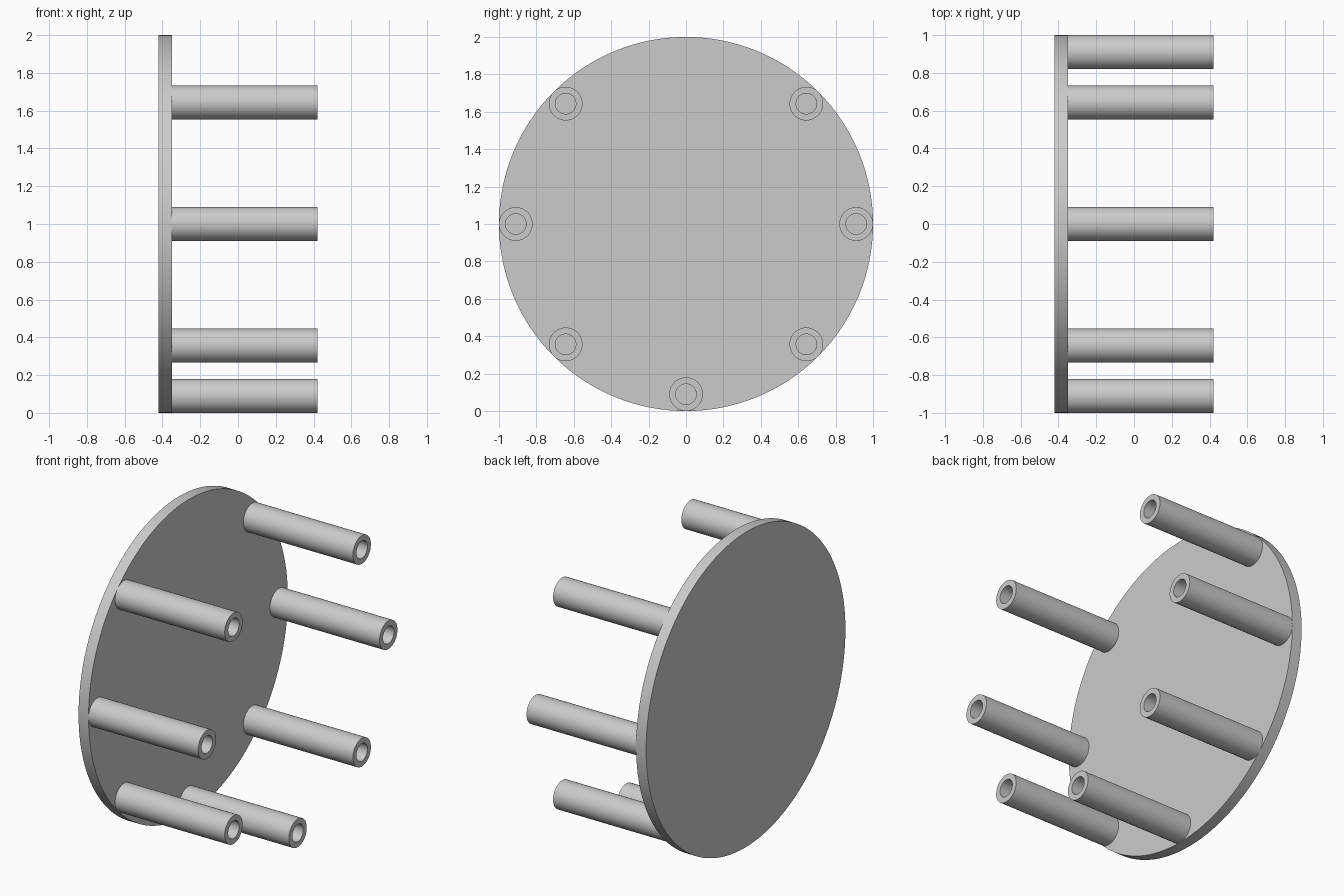
import bpy
import bmesh
from math import cos, sin, pi, radians

cube = bpy.data.objects.get("Cube")
if cube:
    bpy.data.objects.remove(cube, do_unlink=True)

BACK, FACE, TIP = -0.42, -0.35, 0.42   # plate back, plate face, tube ends
PLATE_R, TUBE_R, BORE_R = 1.0, 0.09, 0.055
RING_R = PLATE_R - TUBE_R

grey = bpy.data.materials.new("light_grey")
grey.use_nodes = True
colour = (0.6, 0.6, 0.6, 1)
grey.diffuse_color = colour
grey.node_tree.nodes["Principled BSDF"].inputs["Base Color"].default_value = colour


def lathe(name, profile, sides, y, z, closed):
    """Revolve (x, radius) points around an axis along x; cap the ends if open."""
    bm = bmesh.new()
    rings = [[bm.verts.new((x, r * cos(2 * pi * i / sides), r * sin(2 * pi * i / sides)))
              for i in range(sides)] for x, r in profile]
    pairs = list(zip(rings, rings[1:]))
    if closed:
        pairs.append((rings[-1], rings[0]))
    else:
        bm.faces.new(rings[0])
        bm.faces.new(rings[-1])
    for a, b in pairs:
        for i in range(sides):
            j = (i + 1) % sides
            bm.faces.new((a[i], a[j], b[j], b[i]))
    bmesh.ops.recalc_face_normals(bm, faces=bm.faces)
    mesh = bpy.data.meshes.new(name)
    bm.to_mesh(mesh)
    bm.free()
    mesh.materials.append(grey)
    obj = bpy.data.objects.new(name, mesh)
    obj.location = (0, y, z)
    bpy.context.collection.objects.link(obj)
    bpy.ops.object.select_all(action='DESELECT')
    obj.select_set(True)
    bpy.context.view_layer.objects.active = obj
    bpy.ops.object.shade_smooth_by_angle(angle=radians(30))
    return obj


# Round back plate
lathe("round_plate", [(BACK, PLATE_R), (FACE, PLATE_R)], 128, 0, PLATE_R, False)

# Hollow posts every 45 degrees around the rim, with the top position left empty
tube = [(FACE, TUBE_R), (TIP, TUBE_R), (TIP, BORE_R), (FACE, BORE_R)]
for k in range(1, 8):
    angle = pi / 2 + k * pi / 4
    lathe(f"hollow_post_{k}", tube, 48,
          RING_R * cos(angle), PLATE_R + RING_R * sin(angle), True)
